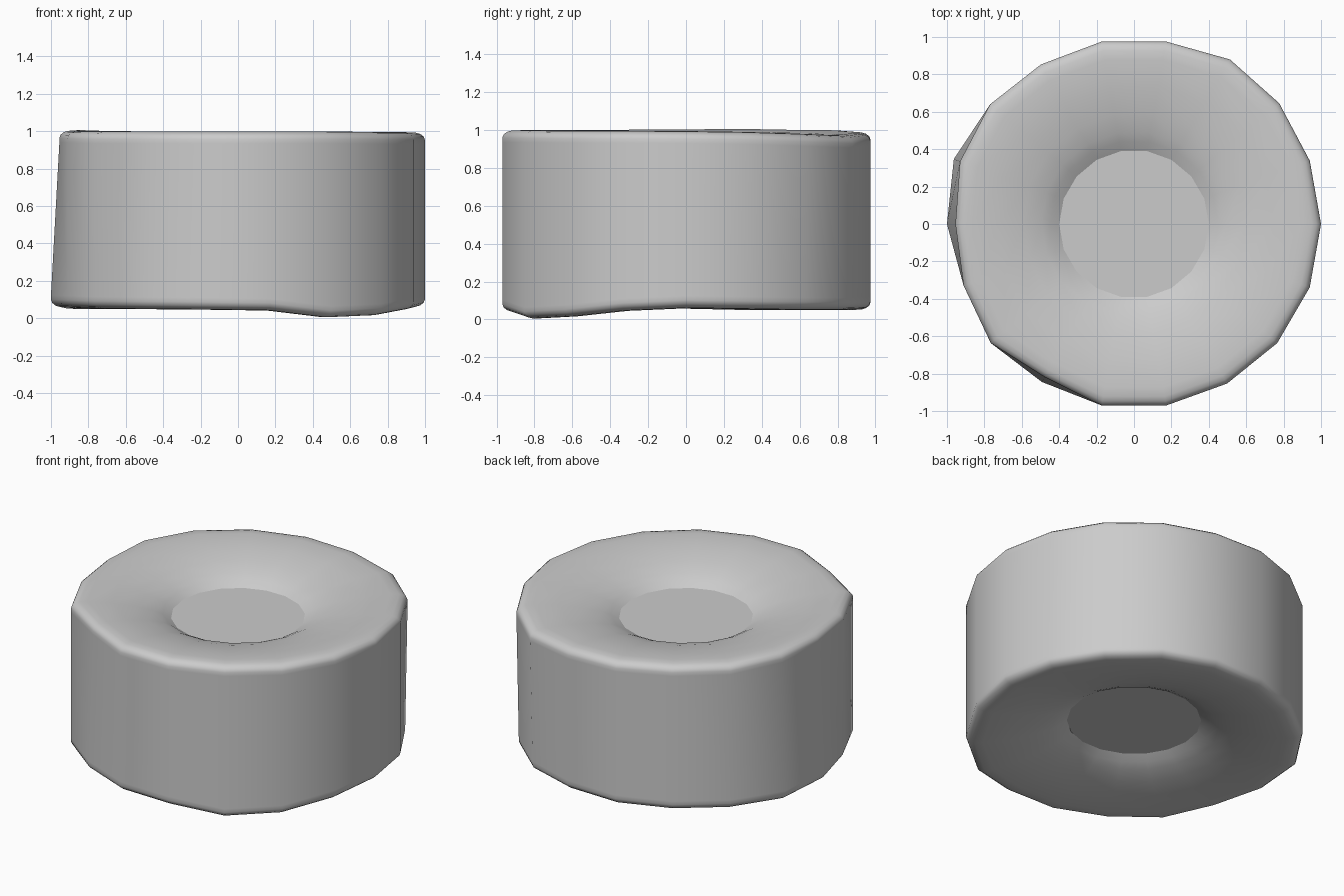
import bpy, bmesh
from math import cos, sin, radians

if "Cube" in bpy.data.objects:
    bpy.data.objects.remove(bpy.data.objects["Cube"])

SIDES = 18
# Per-corner irregularities, every 20 degrees from +x
TOP_R = [1.0, 1.0, 1.014, 1.026, 1.0, 1.0, .995, 1.005, .99,
         .955, .97, 1.0, .955, .995, .995, .995, 1.0, 1.0]
BOT_R = [1.0, 1.0, 1.0, 1.01, 1.0, 1.0, .995, 1.005, 1.025,
         1.0, .97, 1.0, .985, .995, .995, .995, 1.0, 1.0]
TOP_Z = [-.005, -.01, -.02, -.03, -.018, -.01, 0, .002, .008,
         .005, .003, 0, 0, 0, 0, 0, -.003, -.003]
BOT_Z = [.06, .055, .05, .05, .055, .05, .05, .05, .05,
         .058, .055, .05, .048, .045, .04, 0, .012, .045]

# Half section, from inner disc out over the rounded rim: radius, depth below rim
SECTION = [(.40, .13), (.45, .10), (.50, .076), (.60, .045), (.75, .015),
           (.90, .001), (.95, .003), (.975, .010), (.993, .024), (1.0, .042), (1.0, .065)]


def make_ring(bm, r, depth, top):
    fade = max(0, (r - .4) / .6) ** .7
    verts = []
    for i in range(SIDES):
        k = (TOP_R if top else BOT_R)[i]
        rr = r * (1 + (k - 1) * fade)
        if top:
            z = 1 - depth + TOP_Z[i] * fade
        else:
            z = .042 + (BOT_Z[i] - .042) * fade + depth
        a = radians(20 * i)
        verts.append(bm.verts.new((rr * cos(a), rr * sin(a) * .99 + .0, z)))
    return verts


bm = bmesh.new()
rings = [make_ring(bm, r, d, True) for r, d in SECTION]
rings += [make_ring(bm, r, d, False) for r, d in reversed(SECTION)]

# Dished faces, rims and side wall
for a, b in zip(rings, rings[1:]):
    for i in range(SIDES):
        j = (i + 1) % SIDES
        bm.faces.new((a[i], b[i], b[j], a[j])).smooth = True

# Flat centre discs with crisp borders
for ring in (rings[0], rings[-1]):
    disc = bm.faces.new(ring)
    for e in disc.edges:
        e.smooth = False
bmesh.ops.recalc_face_normals(bm, faces=bm.faces)

mesh = bpy.data.meshes.new("dished_drum")
bm.to_mesh(mesh)
bm.free()
drum = bpy.data.objects.new("dished_drum", mesh)
bpy.context.collection.objects.link(drum)
